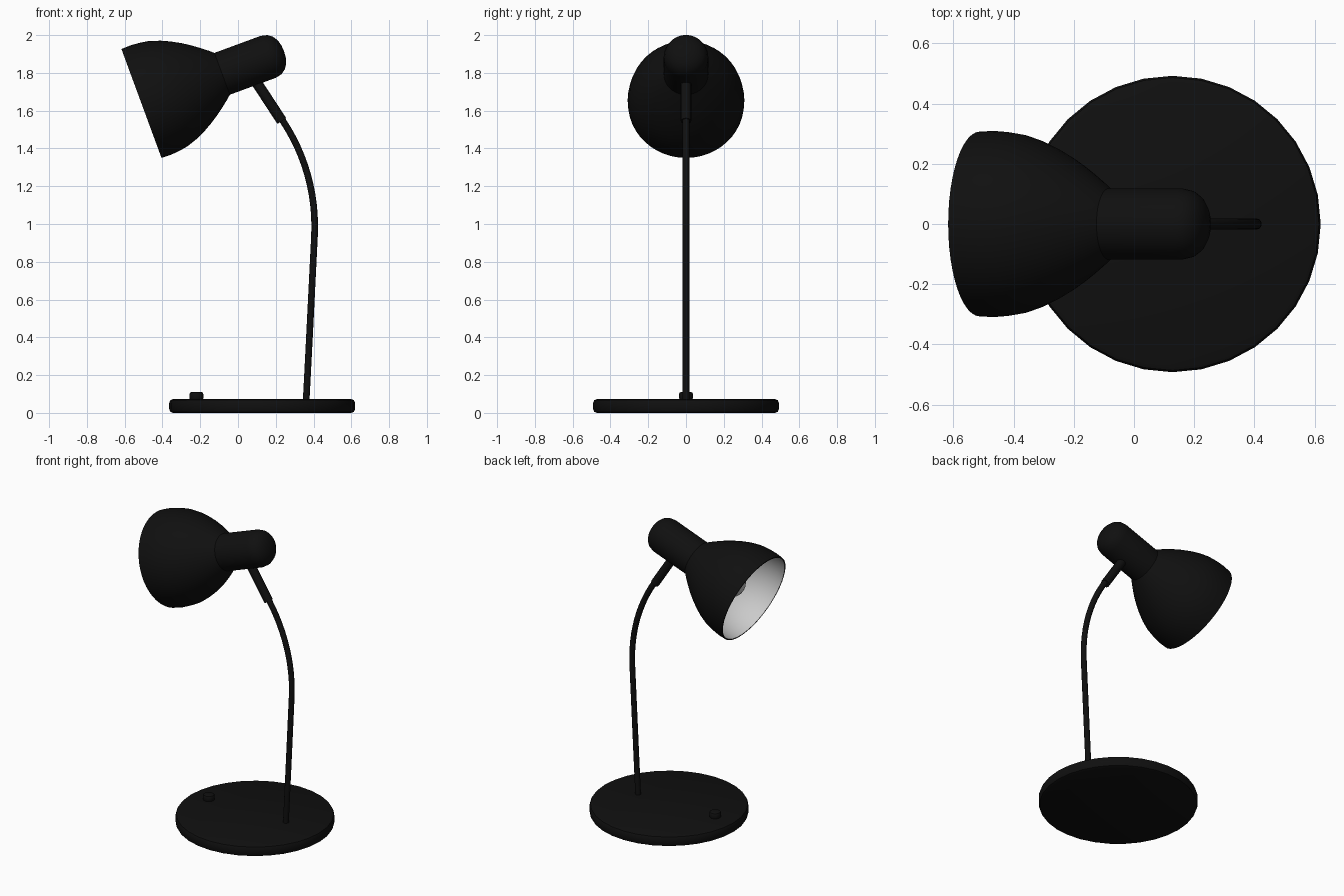
import bpy, bmesh, math
from mathutils import Vector

if "Cube" in bpy.data.objects:
    bpy.data.objects.remove(bpy.data.objects["Cube"])

TILT = math.radians(69.8)
RIM = Vector((-0.511, 0, 1.638))
AXIS = Vector((math.sin(TILT), 0, math.cos(TILT)))


def material(name, v):
    m = bpy.data.materials.new(name)
    m.diffuse_color = (v, v, v, 1)
    m.use_nodes = True
    m.node_tree.nodes["Principled BSDF"].inputs["Base Color"].default_value = m.diffuse_color
    return m


BLACK = material("black_enamel", 0.005)
LIGHT = material("light_lining", 0.75)
GLASS = material("bulb_glass", 0.5)


def smooth(obj, angle=35):
    bpy.ops.object.select_all(action='DESELECT')
    obj.select_set(True)
    bpy.context.view_layer.objects.active = obj
    bpy.ops.object.shade_smooth_by_angle(angle=math.radians(angle))


def lathe(name, profile, loc, mats, steps=32, tilt=0, lining_from=None):
    """Spin (radius, height) points about local z; faces past lining_from use the second material."""
    bm = bmesh.new()
    rings = [[bm.verts.new((r * math.cos(2 * math.pi * i / steps),
                            r * math.sin(2 * math.pi * i / steps), h))
              for i in range(steps)] for r, h in profile]
    for k in range(len(rings) - 1):
        for i in range(steps):
            j = (i + 1) % steps
            f = bm.faces.new((rings[k][i], rings[k][j], rings[k + 1][j], rings[k + 1][i]))
            f.material_index = int(lining_from is not None and k >= lining_from)
    bmesh.ops.remove_doubles(bm, verts=bm.verts, dist=1e-5)
    bmesh.ops.recalc_face_normals(bm, faces=bm.faces)
    me = bpy.data.meshes.new(name)
    bm.to_mesh(me)
    bm.free()
    for m in mats:
        me.materials.append(m)
    obj = bpy.data.objects.new(name, me)
    bpy.context.collection.objects.link(obj)
    obj.location = loc
    obj.rotation_euler = (0, tilt, 0)
    smooth(obj)
    return obj


def disc(name, radius, height, edge, loc, steps):
    q = edge * 0.3
    prof = [(0, 0), (radius - edge, 0), (radius - q, q), (radius, edge),
            (radius, height - edge), (radius - q, height - q),
            (radius - edge, height), (0, height)]
    return lathe(name, prof, loc, [BLACK], steps)


# Base plate and switch
disc("base", 0.492, 0.073, 0.02, (0.128, 0, 0), 32)
disc("switch_button", 0.037, 0.045, 0.012, (-0.22, 0, 0.066), 16)

# Bent stem
cu = bpy.data.curves.new("stem", 'CURVE')
cu.dimensions = '3D'
cu.bevel_depth = 0.0185
cu.bevel_resolution = 3
cu.resolution_u = 12
cu.use_fill_caps = True
sp = cu.splines.new('BEZIER')
path = [((0.36, 0.05), (0.357, 0), (0.375, 0.33)),
        ((0.405, 0.94), (0.392, 0.68), (0.415, 1.16)),
        ((0.235, 1.55), (0.355, 1.37), (0.21, 1.588))]
sp.bezier_points.add(len(path) - 1)
for p, (co, left, right) in zip(sp.bezier_points, path):
    p.handle_left_type = p.handle_right_type = 'FREE'
    p.co = (co[0], 0, co[1])
    p.handle_left = (left[0], 0, left[1])
    p.handle_right = (right[0], 0, right[1])
stem = bpy.data.objects.new("stem", cu)
bpy.context.collection.objects.link(stem)
cu.materials.append(BLACK)
smooth_target = stem
bpy.ops.object.select_all(action='DESELECT')
stem.select_set(True)
bpy.context.view_layer.objects.active = stem
bpy.ops.object.convert(target='MESH')
smooth(bpy.context.view_layer.objects.active, 50)

# Sleeve joining stem and head
start, end = Vector((0.232, 0, 1.545)), Vector((0.075, 0, 1.785))
d = end - start
lathe("stem_sleeve", [(0, 0), (0.028, 0), (0.028, d.length), (0, d.length)],
      start, [BLACK], 16, math.atan2(d.x, d.z))

# Head: rounded socket housing flowing into the bell shade, with a light lining
bell = [(0.118, 0.455), (0.138, 0.432), (0.171, 0.39), (0.2, 0.35), (0.226, 0.31),
        (0.254, 0.26), (0.277, 0.21), (0.297, 0.15), (0.305, 0.1), (0.309, 0.05), (0.307, 0)]
housing = [(0, 0.804), (0.035, 0.801), (0.066, 0.792), (0.092, 0.775), (0.11, 0.75),
           (0.118, 0.715)]
lining = [(r - 0.008, h) for r, h in reversed(bell)] + [(0, 0.455)]
outer = housing + bell
lathe("lamp_head", outer + lining, RIM, [BLACK, LIGHT], 48, TILT, len(outer))

# Bulb: globe with a neck into the socket
globe = [(0.09 * math.sin(a), 0.18 - 0.09 * math.cos(a))
         for a in (math.radians(14 * i) for i in range(11))]
lathe("bulb", globe + [(0.042, 0.29), (0.04, 0.454), (0, 0.454)],
      RIM, [GLASS], 24, TILT)
